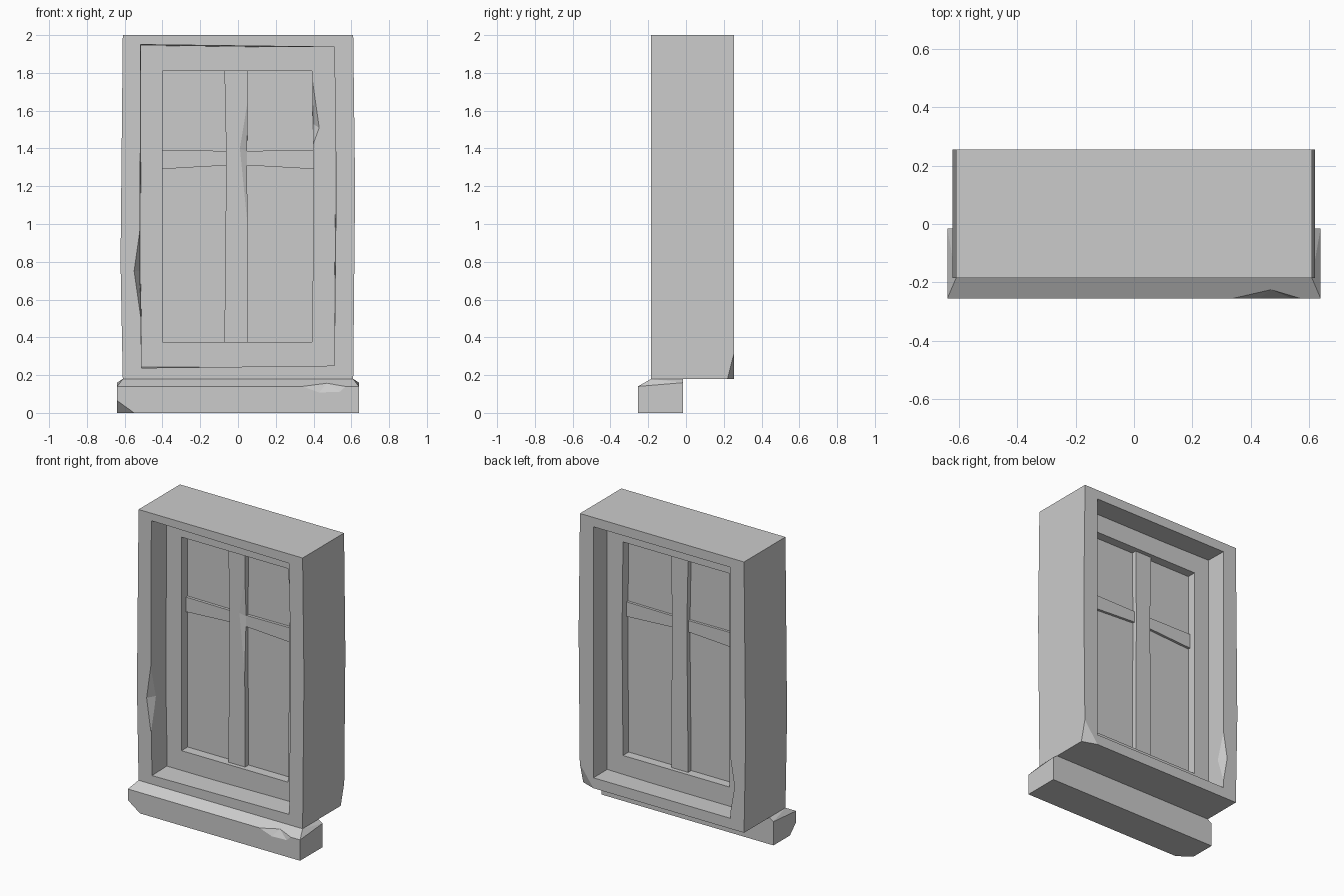
import bpy, bmesh

if "Cube" in bpy.data.objects:
    bpy.data.objects.remove(bpy.data.objects["Cube"])


def finish(name, bm):
    bmesh.ops.recalc_face_normals(bm, faces=bm.faces[:])
    me = bpy.data.meshes.new(name)
    bm.to_mesh(me)
    bm.free()
    ob = bpy.data.objects.new(name, me)
    bpy.context.collection.objects.link(ob)
    return ob


def prism(name, pts, y0, y1):
    """Extrude an x/z outline from y0 to y1."""
    bm = bmesh.new()
    a = [bm.verts.new((x, y0, z)) for x, z in pts]
    b = [bm.verts.new((x, y1, z)) for x, z in pts]
    bm.faces.new(a)
    bm.faces.new(b[::-1])
    for i in range(len(pts)):
        j = (i + 1) % len(pts)
        bm.faces.new((a[i], a[j], b[j], b[i]))
    return finish(name, bm)


def ring(name, outer, inner_front, inner_back, y0, y1):
    """Picture-frame shape joined from four matching x/z loops."""
    bm = bmesh.new()
    loops = [[bm.verts.new((x, y, z)) for x, z in pts] for pts, y in
             ((outer, y0), (inner_front, y0), (inner_back, y1), (outer, y1))]
    n = len(outer)
    for k in range(4):
        p, q = loops[k], loops[(k + 1) % 4]
        for i in range(n):
            j = (i + 1) % n
            bm.faces.new((p[i], p[j], q[j], q[i]))
    return finish(name, bm)


def hull(name, pts):
    bm = bmesh.new()
    for p in pts:
        bm.verts.new(p)
    res = bmesh.ops.convex_hull(bm, input=bm.verts[:])
    junk = [v for v in res["geom_interior"] if isinstance(v, bmesh.types.BMVert)]
    bmesh.ops.delete(bm, geom=junk, context='VERTS')
    return finish(name, bm)


def chip(ob, pts):
    """Knock a faceted chip out of an edge or corner."""
    cutter = hull("chip_cutter", pts)
    cutter.hide_render = True
    mod = ob.modifiers.new("chip", 'BOOLEAN')
    mod.operation = 'DIFFERENCE'
    mod.solver = 'EXACT'
    mod.object = cutter
    bpy.context.view_layer.objects.active = ob
    bpy.ops.object.modifier_apply(modifier=mod.name)
    bpy.data.objects.remove(cutter, do_unlink=True)


# Outer casing, sides slightly bowed
casing = ring(
    "casing",
    [(-.61, .18), (.61, .18), (.62, 1.2), (.61, 2), (-.61, 2), (-.622, .8)],
    [(-.51, .238), (.51, .25), (.52, 1.2), (.51, 1.937), (-.515, 1.95), (-.52, .8)],
    [(-.51, .25), (.51, .25), (.51, 1.2), (.51, 1.937), (-.51, 1.937), (-.51, .8)],
    -.185, .255)
chip(casing, [(-.517, -.185, .52), (-.519, -.185, .97), (-.55, -.185, .75),
              (-.518, -.13, .75), (-.49, -.21, .75)])
chip(casing, [(-.51, .255, .3), (-.51, .255, .65), (-.54, .255, .47),
              (-.51, .2, .47), (-.49, .28, .47)])
chip(casing, [(.612, .255, .32), (.51, .255, .18), (.61, .22, .18), (.64, .28, .15)])

# Sash set into the casing
hole = [(-.4, .375), (.393, .375), (.4, 1.2), (.393, 1.81), (-.4, 1.81), (-.4, 1.2)]
sash = ring("sash",
            [(-.55, .215), (.55, .215), (.55, 1.2), (.55, 1.97), (-.55, 1.97), (-.55, 1.2)],
            hole, hole, -.028, .108)
chip(sash, [(.394, -.028, 1.76), (.397, -.028, 1.42), (.43, -.028, 1.51),
            (.397, .02, 1.53), (.37, -.05, 1.53)])

# Pane and glazing bars
prism("pane", [(-.43, .34), (.43, .34), (.43, 1.84), (-.43, 1.84)], .037, .047)
mullion = prism("vertical_bar",
                [(-.072, .36), (.053, .36), (.048, 1.35), (.053, 1.83),
                 (-.072, 1.83), (-.062, 1.35)], .0, .08)
chip(mullion, [(.051, 0, 1.65), (.05, 0, 1.0), (.01, 0, 1.4),
               (.048, .018, 1.38), (.07, -.02, 1.38)])
for side, s in (("left", -1), ("right", 1)):
    prism(side + "_horizontal_bar",
          [(s * .42, 1.29), (s * .03, 1.312), (s * .03, 1.387), (s * .42, 1.39)],
          .018, .064)

# Projecting sill with sloped top edges
sill = hull("sill", [(s * x, y, z) for s in (-1, 1) for x, y, z in
                     ((.64, -.255, 0), (.64, -.015, 0), (.64, -.255, .14),
                      (.64, -.015, .16), (.61, -.185, .18), (.61, -.015, .18))])
chip(sill, [(-.64, -.255, .065), (-.55, -.255, 0), (-.64, -.19, 0), (-.67, -.29, -.03)])
chip(sill, [(.34, -.255, .14), (.47, -.225, .157), (.57, -.255, .14),
            (.54, -.255, .112), (.43, -.255, .108), (.47, -.275, .16)])
